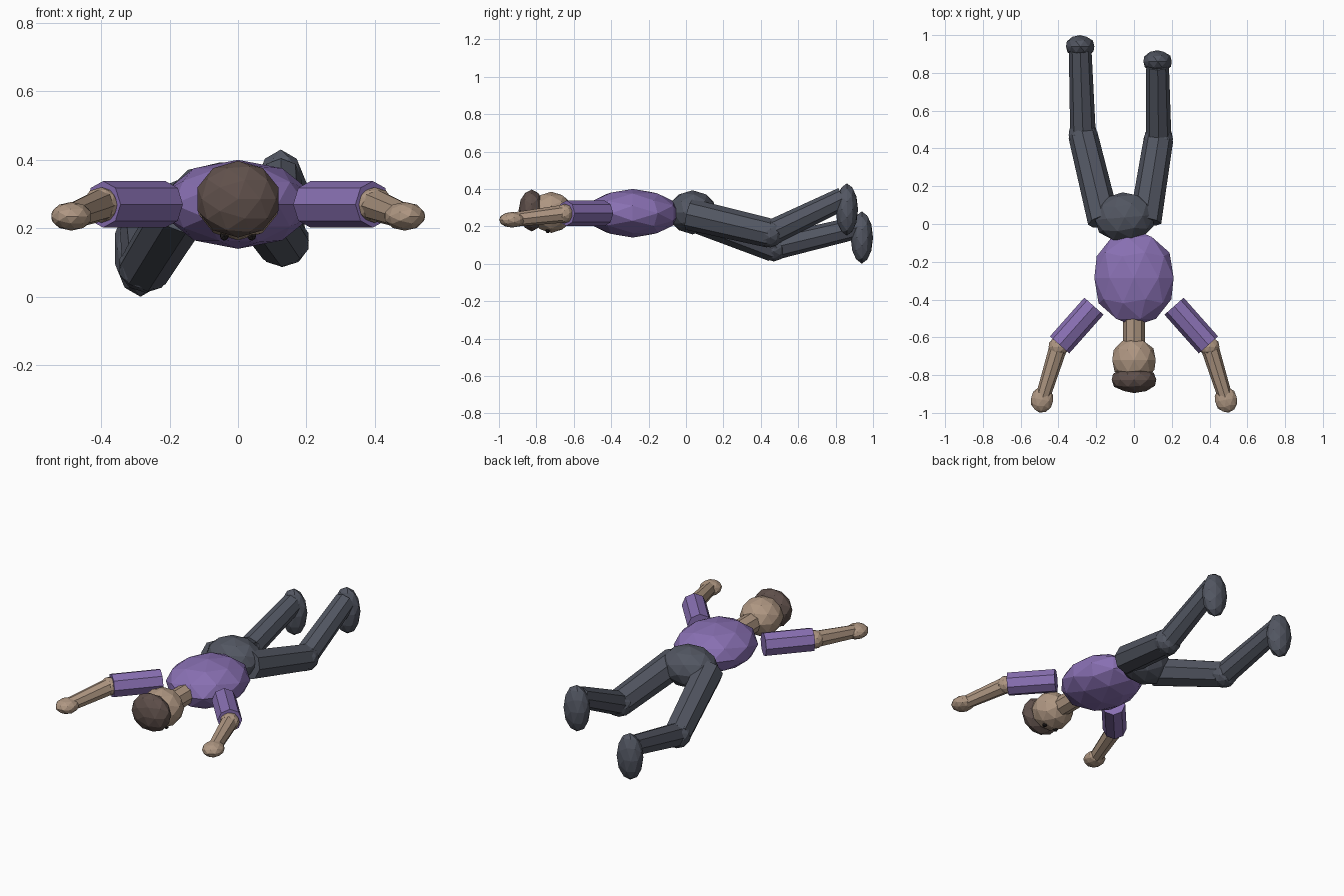
import bpy, bmesh, math
from mathutils import Matrix, Vector

old = bpy.data.objects.get("Cube")
if old:
    bpy.data.objects.remove(old)


def material(name, r, g, b):
    m = bpy.data.materials.new(name)
    m.use_nodes = True
    m.diffuse_color = (r, g, b, 1)
    m.node_tree.nodes["Principled BSDF"].inputs["Base Color"].default_value = (r, g, b, 1)
    return m


purple = material("purple shirt", .25, .162, .45)
skin = material("skin", .43, .31, .225)
slate = material("slate trousers", .085, .094, .122)
brown = material("brown hair", .115, .08, .07)
black = material("dark eyes", .015, .012, .012)


def finish(name, bm, mat):
    mesh = bpy.data.meshes.new(name)
    bmesh.ops.recalc_face_normals(bm, faces=bm.faces)
    bm.to_mesh(mesh)
    bm.free()
    mesh.materials.append(mat)
    ob = bpy.data.objects.new(name, mesh)
    bpy.context.collection.objects.link(ob)
    return ob


# Faceted ball, poles along the body, fitted to the given half sizes
def ball(name, centre, size, mat, turn=0, detail=2):
    bm = bmesh.new()
    bmesh.ops.create_icosphere(bm, subdivisions=detail, radius=1)
    bmesh.ops.rotate(bm, verts=bm.verts, matrix=Matrix.Rotation(math.pi / 2, 3, 'X'))
    fit = [size[i] / max(abs(v.co[i]) for v in bm.verts) for i in range(3)]
    bmesh.ops.scale(bm, verts=bm.verts, vec=fit)
    bmesh.ops.rotate(bm, verts=bm.verts, matrix=Matrix.Rotation(turn, 3, 'Z'))
    bmesh.ops.translate(bm, verts=bm.verts, vec=centre)
    return finish(name, bm, mat)


# Eight-sided limb between two points
def limb(name, a, b, ra, rb, mat):
    a, b = Vector(a), Vector(b)
    bm = bmesh.new()
    bmesh.ops.create_cone(bm, cap_ends=True, segments=8, radius1=ra, radius2=rb,
                          depth=(b - a).length)
    spin = (b - a).to_track_quat('Z', 'Y').to_matrix().to_4x4()
    bm.transform(Matrix.Translation((a + b) / 2) @ spin)
    return finish(name, bm, mat)


# Trunk
ball("torso", (0, -.285, .27), (.21, .255, .13), purple)
ball("pelvis", (-.05, .035, .275), (.157, .133, .118), slate, turn=.08)

# Head, face down
limb("neck", (0, -.5, .27), (0, -.65, .27), .058, .058, skin)
ball("head", (0, -.72, .275), (.115, .118, .11), skin)
ball("hair", (0, -.825, .285), (.118, .07, .112), brown)

# Arms stretched forward
for side, s in (("left", 1), ("right", -1)):
    ball(side + "_eye", (s * .04, -.74, .178), (.013, .013, .013), black, detail=1)
    elbow, hand = (s * .4, -.65, .268), (s * .487, -.93, .235)
    limb(side + "_upper_arm", (s * .212, -.435, .27), (s * .394, -.64, .27), .068, .068, purple)
    ball(side + "_elbow", elbow, (.052, .052, .052), skin)
    limb(side + "_forearm", elbow, hand, .048, .038, skin)
    ball(side + "_hand", hand, (.058, .07, .042), skin, turn=s * .2)

# Legs bent at the knee: hip, knee, ankle, foot centre
legs = {
    "left": ((.06, .015, .265), (.13, .45, .163), (.125, .84, .35), (.125, .86, .29)),
    "right": ((-.16, .015, .265), (-.27, .47, .088), (-.285, .92, .195), (-.285, .94, .14)),
}
for side, (hip, knee, ankle, foot) in legs.items():
    limb(side + "_thigh", hip, knee, .085, .078, slate)
    ball(side + "_knee", knee, (.076, .076, .076), slate)
    limb(side + "_shin", knee, ankle, .068, .06, slate)
    ball(side + "_shoe", foot, (.075, .06, .14), slate)
